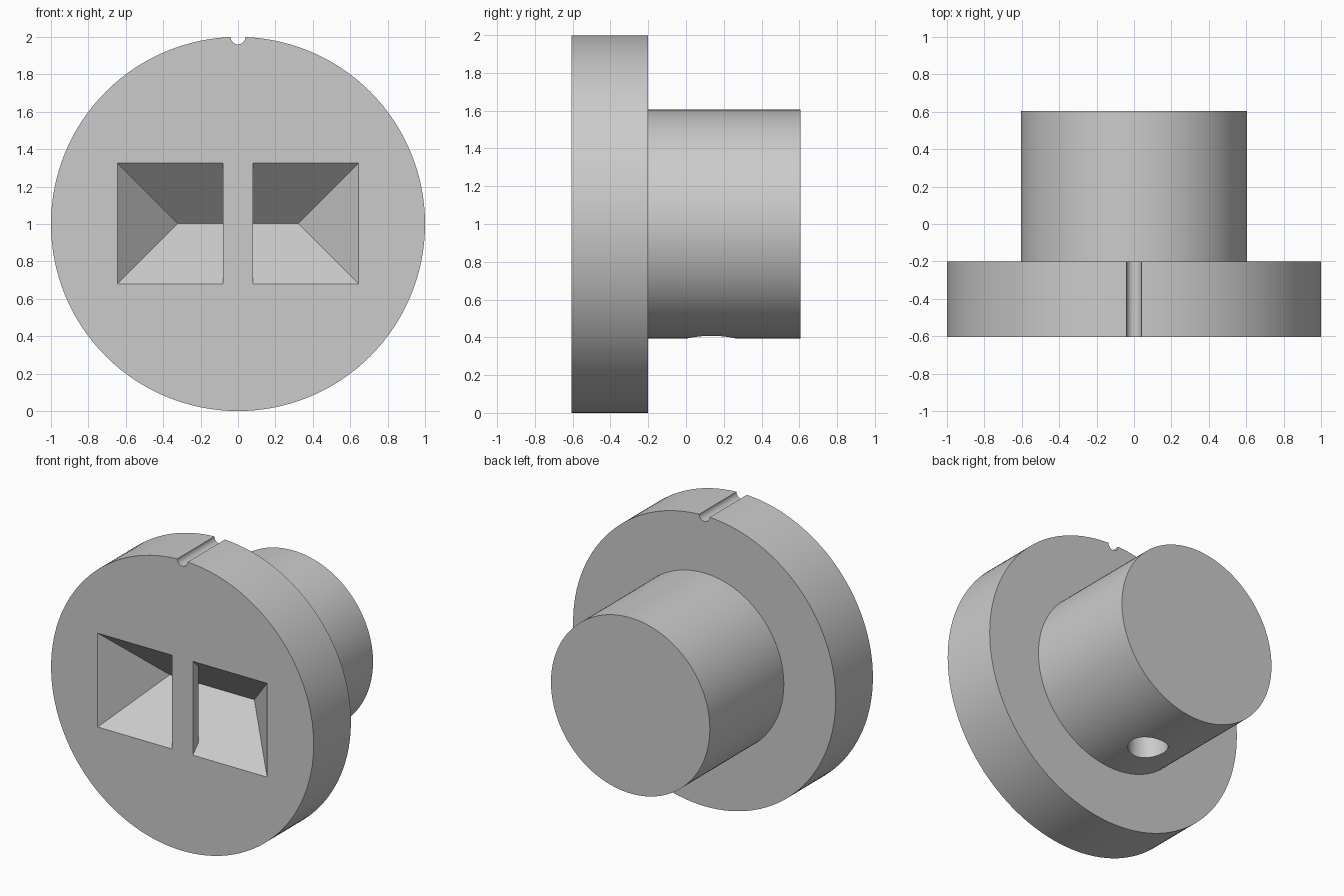
import bpy
import bmesh
from math import radians
from mathutils import Matrix, Vector

old = bpy.data.objects.get("Cube")
if old:
    bpy.data.objects.remove(old, do_unlink=True)

# Single grey finish
grey = bpy.data.materials.new("plain_grey")
grey.use_nodes = True
grey.diffuse_color = (0.6, 0.6, 0.6, 1)
grey.node_tree.nodes["Principled BSDF"].inputs["Base Color"].default_value = (0.6, 0.6, 0.6, 1)

FRONT, STEP, BACK = -0.605, -0.2, 0.605
MID = 1.0  # height of the shared axis


def finish(bm, name):
    bmesh.ops.recalc_face_normals(bm, faces=bm.faces)
    mesh = bpy.data.meshes.new(name)
    bm.to_mesh(mesh)
    bm.free()
    mesh.materials.append(grey)
    obj = bpy.data.objects.new(name, mesh)
    bpy.context.collection.objects.link(obj)
    return obj


def cylinder(name, start, end, radius, sides):
    start, end = Vector(start), Vector(end)
    axis = end - start
    turn = axis.to_track_quat("Z", "Y").to_matrix().to_4x4()
    bm = bmesh.new()
    bmesh.ops.create_cone(bm, cap_ends=True, segments=sides, radius1=radius,
                          radius2=radius, depth=axis.length,
                          matrix=Matrix.Translation((start + end) / 2) @ turn)
    return finish(bm, name)


def cut(body, cutter):
    mod = body.modifiers.new("cut", "BOOLEAN")
    mod.operation = "DIFFERENCE"
    mod.solver = "EXACT"
    mod.object = cutter
    cutter.hide_render = True
    bpy.context.view_layer.objects.active = body
    bpy.ops.object.modifier_apply(modifier=mod.name)
    bpy.data.objects.remove(cutter, do_unlink=True)


# Flange and hub: one stepped round body revolved about the y axis
bm = bmesh.new()
outline = [(0, FRONT), (1, FRONT), (1, STEP), (0.605, STEP), (0.605, BACK), (0, BACK)]
verts = [bm.verts.new((r, y, MID)) for r, y in outline]
edges = [bm.edges.new(pair) for pair in zip(verts, verts[1:])]
bmesh.ops.spin(bm, geom=verts + edges, cent=(0, 0, MID), axis=(0, 1, 0),
               angle=radians(360), steps=128)
bmesh.ops.remove_doubles(bm, verts=bm.verts, dist=0.0001)
body = finish(bm, "flanged_body")

# Hip-roof shaped pocket sunk into the front face
HALF_W, HALF_H, DEPTH = 0.645, 0.323, 0.323
bm = bmesh.new()
for y in (FRONT - 0.1, FRONT):
    for sx in (-1, 1):
        for sz in (-1, 1):
            bm.verts.new((sx * HALF_W, y, MID + 0.003 + sz * HALF_H))
for sx in (-1, 1):
    bm.verts.new((sx * (HALF_W - HALF_H), FRONT + DEPTH, MID + 0.003))
bmesh.ops.convex_hull(bm, input=bm.verts)
bmesh.ops.dissolve_limit(bm, angle_limit=radians(1), verts=bm.verts, edges=bm.edges)
cut(body, finish(bm, "pocket_cutter"))

# Index notch along the top of the flange
cut(body, cylinder("notch_cutter", (0, FRONT - 0.1, 2), (0, STEP + 0.1, 2), 0.04, 32))

# Blind hole in the underside of the hub
cut(body, cylinder("hole_cutter", (0, 0.135, 0.2), (0, 0.135, 0.8), 0.125, 48))

# Thin upright bar bridging the pocket
bm = bmesh.new()
bmesh.ops.create_cube(bm, size=1)
bmesh.ops.scale(bm, vec=(0.158, 0.06, 2 * HALF_H), verts=bm.verts)
bmesh.ops.translate(bm, vec=(0, FRONT + 0.03, MID + 0.003), verts=bm.verts)
finish(bm, "pocket_bar")

# Smooth round walls with crisp rims
bpy.ops.object.select_all(action="DESELECT")
body.select_set(True)
bpy.context.view_layer.objects.active = body
bpy.ops.object.shade_smooth_by_angle(angle=radians(30))
